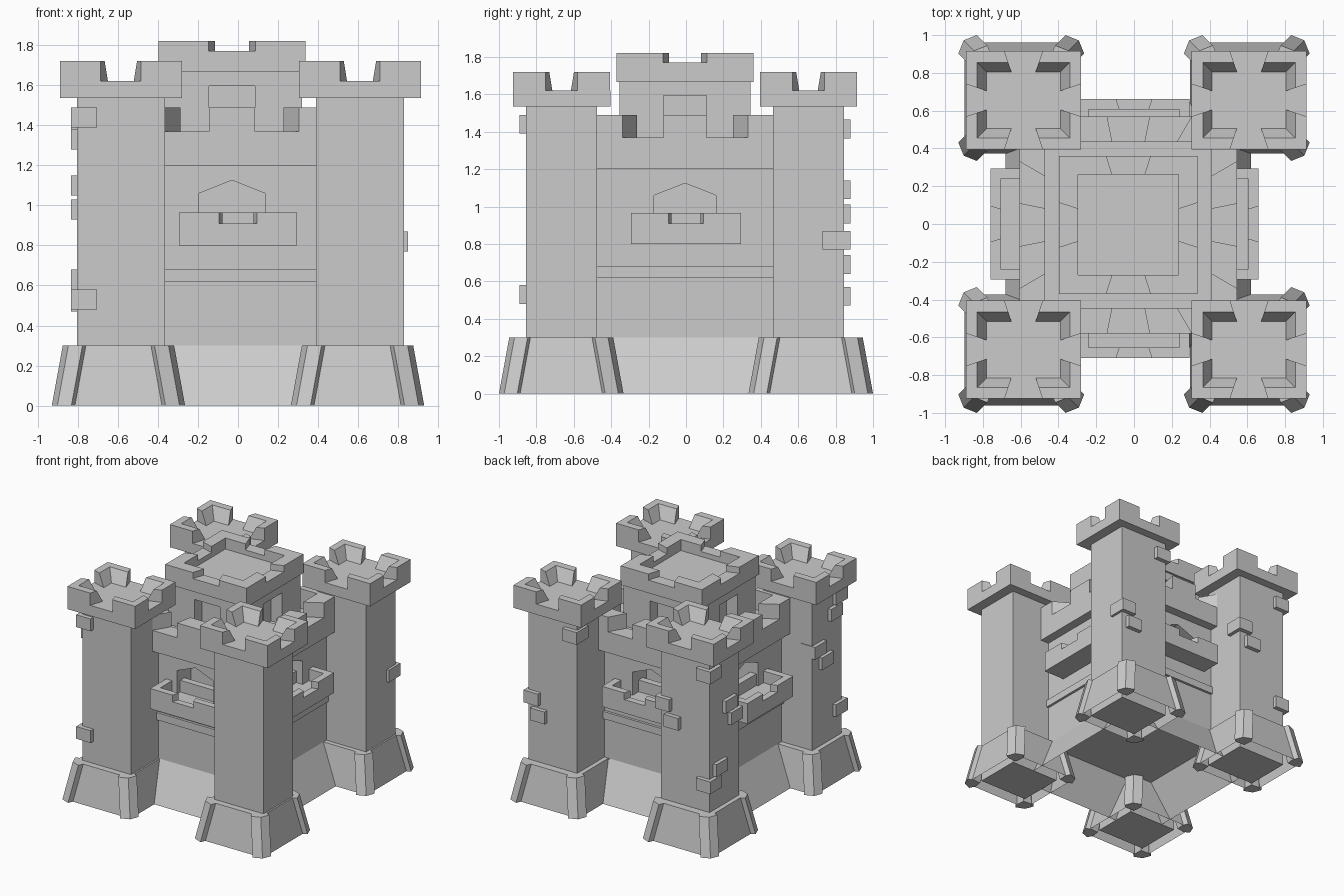
import bpy, bmesh, math
from mathutils import Matrix, Vector

cube = bpy.data.objects.get("Cube")
if cube:
    bpy.data.objects.remove(cube, do_unlink=True)

stone = bpy.data.materials.new("grey stone")
stone.use_nodes = True
colour = (0.6, 0.6, 0.6, 1)
stone.diffuse_color = colour
stone.node_tree.nodes["Principled BSDF"].inputs["Base Color"].default_value = colour


def finish(bm, name):
    bmesh.ops.recalc_face_normals(bm, faces=bm.faces)
    mesh = bpy.data.meshes.new(name)
    bm.to_mesh(mesh)
    bm.free()
    mesh.materials.append(stone)
    obj = bpy.data.objects.new(name, mesh)
    bpy.context.scene.collection.objects.link(obj)
    return obj


def loft(bm, lower, upper, closed=True):
    """Solid between two matching loops of points, optionally open below."""
    a = [bm.verts.new(p) for p in lower]
    b = [bm.verts.new(p) for p in upper]
    n = len(a)
    if closed:
        bm.faces.new(a)
    bm.faces.new(b)
    for i in range(n):
        bm.faces.new((a[i], a[(i + 1) % n], b[(i + 1) % n], b[i]))


def rect(cx, cy, hx, hy, z):
    return [(cx + i * hx, cy + j * hy, z)
            for i, j in ((-1, -1), (1, -1), (1, 1), (-1, 1))]


def block(bm, c, low, high, z0, z1, closed=True):
    loft(bm, rect(*c, *low, z0), rect(*c, *high, z1), closed)


def parapet(name, c, half, thick, z0, z1, spans=((-1, 1),), sides=range(4), angle=0):
    """Wall pieces round a rectangle, with notch walls aimed at its centre.
    spans are pairs of fractions along a side; thick is (top, foot)."""
    bm = bmesh.new()
    for side in range(4):
        a, b = half if side % 2 == 0 else half[::-1]
        turn = Matrix.Rotation(side * math.pi / 2, 3, 'Z')
        for s, e in (spans if side in sides else [(-1, 1)]):
            loops = []
            for t, z in ((thick[1], z0), (thick[0], z1)):
                pts = [(s * a, -b), (e * a, -b),
                       (e * (a - t), t - b), (s * (a - t), t - b)]
                loops.append([turn @ Vector((x, y, z)) + Vector((*c, 0))
                              for x, y in pts])
            loft(bm, *loops)
    # Join the mitred corners into continuous walls
    bmesh.ops.remove_doubles(bm, verts=bm.verts, dist=0.0005)
    seen = {}
    for f in bm.faces:
        seen.setdefault(frozenset(f.verts), []).append(f)
    bmesh.ops.delete(bm, geom=[f for g in seen.values() if len(g) > 1 for f in g],
                     context='FACES')
    bmesh.ops.recalc_face_normals(bm, faces=bm.faces)
    if len(spans) > 1:
        bmesh.ops.dissolve_limit(bm, angle_limit=0.01, verts=bm.verts, edges=bm.edges)
    bmesh.ops.rotate(bm, verts=bm.verts, cent=(0, 0, 0),
                     matrix=Matrix.Rotation(angle, 3, 'Z'))
    finish(bm, name)


def carve(obj, profile, c, near, far):
    """Recess the same outline into all four faces of obj."""
    bm = bmesh.new()
    for k in range(4):
        turn = Matrix.Rotation(k * math.pi / 2, 3, 'Z')
        loft(bm, *[[turn @ Vector((x, -d, z)) + Vector((*c, 0)) for x, z in profile]
                   for d in (near, far)])
    cutter = finish(bm, obj.name + "_cutter")
    cutter.hide_render = True
    mod = obj.modifiers.new("recess", 'BOOLEAN')
    mod.object = cutter
    mod.solver = 'EXACT'
    bpy.context.view_layer.objects.active = obj
    bpy.ops.object.modifier_apply(modifier=mod.name)
    bpy.data.objects.remove(cutter, do_unlink=True)


# Corner towers
TOWER = {"left": 1, "right": -1}
DEPTH = {"front": -1, "back": 1}
STRUT = [(.215, .29), (.235, .333), (.305, .305), (.333, .235), (.29, .215), (.22, .22)]


def tower_centre(sx, sy):
    return sx * .597 + .012, sy * .66 - .005


for side, sx in TOWER.items():
    for end, sy in DEPTH.items():
        label = f"{end}_{side}_tower_"
        c = tower_centre(sx, sy)
        foot = (sx * .597, sy * .667)
        bm = bmesh.new()
        block(bm, c, (.22, .19), (.22, .19), 0, 1.56)
        finish(bm, label + "shaft")

        bm = bmesh.new()
        block(bm, foot, (.3, .295), (.245, .24), 0, .3, closed=False)
        finish(bm, label + "sloped_base")

        bm = bmesh.new()
        for i in (-1, 1):
            for j in (-1, 1):
                loft(bm, *[[(foot[0] + i * (x - d), foot[1] + j * (y - d), z)
                            for x, y in STRUT] for d, z in ((0, 0), (.055, .3))])
        finish(bm, label + "corner_buttresses")

        bm = bmesh.new()
        block(bm, c, (.305, .26), (.305, .26), 1.535, 1.62)
        finish(bm, label + "cap")
        parapet(label + "battlements", c, (.305, .26), (.06, .11), 1.62, 1.72,
                [(-1, -.33), (.33, 1)])

# Raised stones: tower side, tower end, corner direction, inward slide, height
STONES = [
    ("right", "front", -1, -1, 0, 0, 1.44), ("right", "front", -1, -1, 0, 0, .53),
    ("right", "front", -1, -1, 0, .06, 1.33), ("right", "front", -1, 1, 0, .03, 1.1),
    ("right", "front", -1, 1, 0, .12, .98),
    ("right", "back", -1, 1, 0, 0, 1.415), ("right", "back", -1, 1, 0, 0, .52),
    ("right", "back", -1, 1, 0, .08, .63), ("right", "back", -1, -1, 0, .1, 1.1),
    ("right", "back", -1, -1, 0, .03, .98), ("right", "back", 1, 1, .08, 0, .96),
    ("right", "back", 1, 1, 0, 0, 1.09),
    ("left", "back", 1, 1, 0, 0, .82), ("left", "back", 1, 1, .06, 0, .69),
    ("left", "back", -1, 1, 0, 0, 1.415),
]
bm = bmesh.new()
for side, end, i, j, dx, dy, z in STONES:
    cx, cy = tower_centre(TOWER[side], DEPTH[end])
    out = .02 if side == "left" else .03
    block(bm, (cx + i * (.155 + out - dx), cy + j * (.15 - dy)),
          (.065, .075), (.065, .075), z - .05, z + .05)
finish(bm, "raised_stones")

# Keep between the towers
KEEP = (-.03, -.005)


def square(name, half, z0, z1):
    bm = bmesh.new()
    block(bm, KEEP, (half, half), (half, half), z0, z1)
    return finish(bm, name)


bm = bmesh.new()
block(bm, KEEP, (.65, .65), (.5, .5), 0, .3, closed=False)
finish(bm, "keep_sloped_base")
walls = square("keep_walls", .5, .3, 1.3)
carve(walls, [(-.165, .82), (.165, .82), (.165, 1.06), (0, 1.125), (-.165, 1.06)],
      KEEP, .32, .6)
square("string_course", .52, .62, .68)
square("keep_walkway", .575, 1.2, 1.33)
parapet("keep_parapet", KEEP, (.575, .575), (.135, .135), 1.33, 1.37)
parapet("keep_battlements", KEEP, (.575, .575), (.135, .135), 1.37, 1.49,
        [(-1, -.583), (-.2, .2), (.583, 1)])

# Upper turret
turret = square("turret_walls", .35, 1.3, 1.7)
carve(turret, [(-.115, 1.34), (.115, 1.34), (.115, 1.595), (-.115, 1.595)],
      KEEP, .25, .4)
square("turret_cap", .366, 1.665, 1.73)
parapet("turret_parapet", KEEP, (.366, .366), (.1, .1), 1.73, 1.77)
parapet("turret_battlements", KEEP, (.366, .366), (.1, .1), 1.77, 1.82,
        [(-1, -.32), (.32, 1)])

# Balconies on the four walls
for k, (name, reach) in enumerate((("front", .71), ("left", .658),
                                   ("back", .662), ("right", .76))):
    angle = k * math.pi / 2
    c = (0, .15 - reach)
    half = (.295, .15)
    bm = bmesh.new()
    block(bm, c, half, half, .8, .87)
    bmesh.ops.rotate(bm, verts=bm.verts, cent=(0, 0, 0),
                     matrix=Matrix.Rotation(angle, 3, 'Z'))
    finish(bm, name + "_balcony_floor")
    parapet(name + "_balcony_wall", c, half, (.055, .055), .87, .91, angle=angle)
    parapet(name + "_balcony_battlements", c, half, (.055, .055), .91, .965,
            [(-1, -.32), (.32, 1)], sides=[0], angle=angle)
